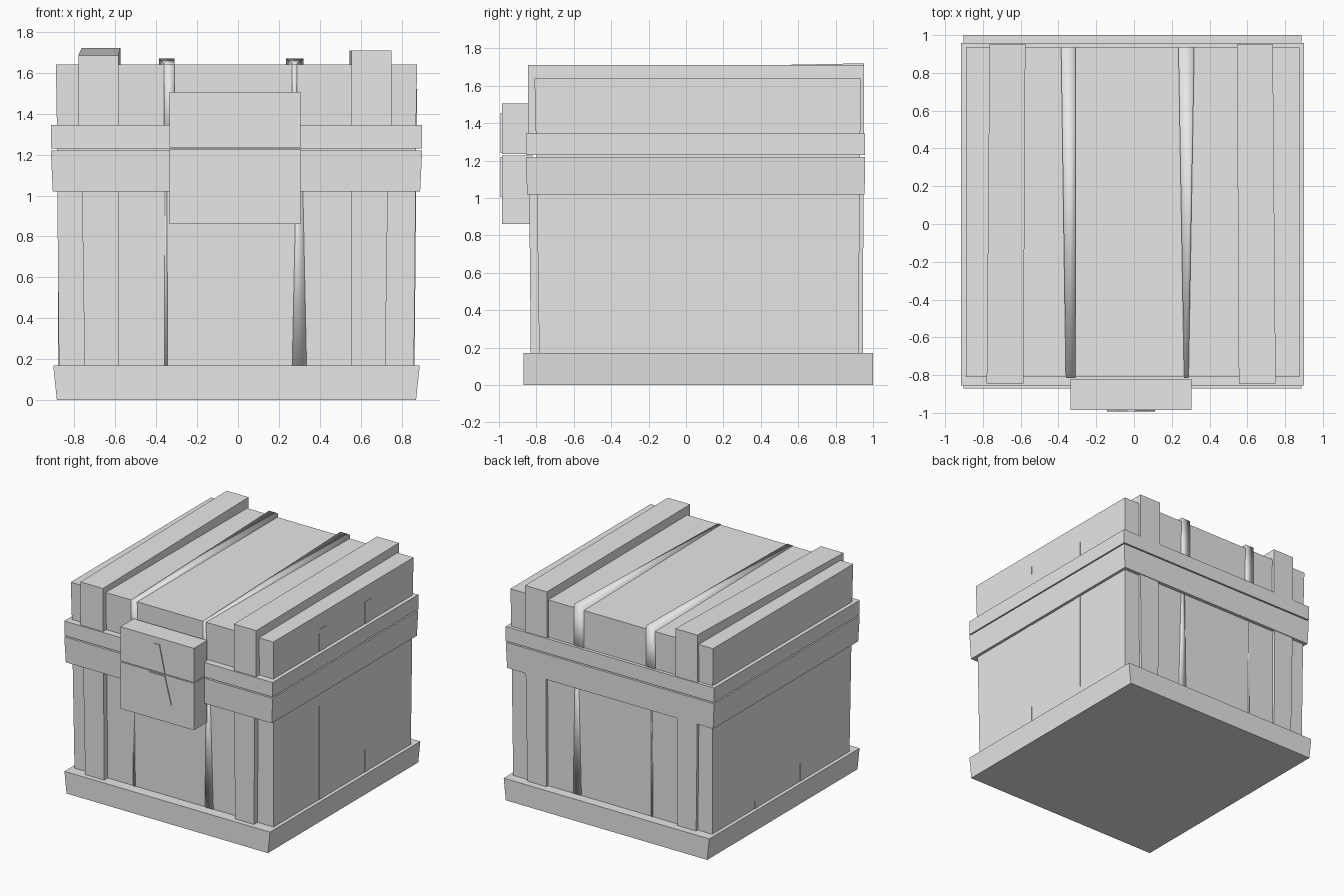
import bpy

cube = bpy.data.objects.get("Cube")
if cube:
    bpy.data.objects.remove(cube, do_unlink=True)

shade = 0.8
grey = bpy.data.materials.new("plain_grey")
grey.use_nodes = True
grey.diffuse_color = (shade, shade, shade, 1)
shader = grey.node_tree.nodes["Principled BSDF"]
shader.inputs["Base Color"].default_value = grey.diffuse_color

# Main levels and wall positions shared by the parts
left_wall, right_wall = 0.86, -0.875
front_wall, back_wall = -0.8, 0.93
middle = -0.015
tray_top, body_top, lid_bottom, lid_top = 0.17, 1.22, 1.23, 1.64
body_band_bottom, lid_band_top = 1.02, 1.345


def span(centre, half):
    return centre - half, centre + half


def wide(margin):
    return right_wall - margin, left_wall + margin


def deep(margin):
    return front_wall - margin, back_wall + margin / 2


def mirrored(side, inner, outer):
    return sorted((middle + side * inner, middle + side * outer))


def block(name, bottom, top, low, high, smooth=False):
    """Upright block; bottom and top each hold an x range and a y range."""
    points = [(x, y, z) for (xs, ys), z in ((bottom, low), (top, high)) for y in ys for x in xs]
    return solid(name, points, smooth)


def beam(name, front, back, ys, low, smooth=False):
    """Lying block; front and back each hold an x range and a top height."""
    points = [
        (x, y, top if upper else low)
        for upper in (False, True)
        for y, (xs, top) in zip(ys, (front, back))
        for x in xs
    ]
    return solid(name, points, smooth)


def solid(name, points, smooth):
    faces = [(0, 2, 3, 1), (4, 5, 7, 6), (0, 1, 5, 4), (2, 6, 7, 3), (0, 4, 6, 2), (1, 3, 7, 5)]
    mesh = bpy.data.meshes.new(name)
    mesh.from_pydata(points, [], faces)
    mesh.materials.append(grey)
    for face in mesh.polygons:
        face.use_smooth = smooth
    part = bpy.data.objects.new(name, mesh)
    bpy.context.collection.objects.link(part)
    return part


# Base tray, lower body, lid and the two rim bands
tray_depth = (-0.87, 1)
block("base_tray", (wide(0.01), tray_depth), (wide(0.028), tray_depth), 0, tray_top)
block("body", (wide(0), deep(-0.015)), (wide(0.01), deep(0)), tray_top, lid_bottom)
block("lid", (wide(0.008), deep(0)), (wide(0.015), deep(0.01)), body_top, lid_top)
rim = (wide(0.04), deep(0.055))
block("body_band", (wide(0.03), deep(0.05)), rim, body_band_bottom, body_top)
block("lid_band", rim, rim, lid_bottom, lid_band_top)

# Thick planks: upright on the body, lying over the lid
for name, side, front_top, back_top in (("right", -1, 1.685, 1.72), ("left", 1, 1.71, 1.71)):
    lower = mirrored(side, 0.57, 0.735)
    upper = mirrored(side, 0.57, 0.75)
    block("body_plank_" + name, (lower, deep(0.03)), (upper, deep(0.04)), tray_top, body_top)
    front = mirrored(side, 0.57, 0.765)
    back = mirrored(side, 0.56, 0.75)
    beam("lid_plank_" + name, (front, front_top), (back, back_top), deep(0.045), lid_bottom)

# Narrow, softly shaded tapering strips between the boards
strip_rise = lid_top + 0.03
for name, centre, foot, neck in (("right", -0.352, 0.008, 0.004), ("left", 0.3, 0.035, 0.013)):
    lower = (span(centre, foot), deep(-0.01))
    upper = (span(centre, neck), deep(0.004))
    block("body_strip_" + name, lower, upper, tray_top, body_top, smooth=True)
for name, near, far, tip, tail in (("right", -0.336, -0.348, 0.025, 0.038), ("left", 0.277, 0.277, 0.012, 0.042)):
    front = (span(near, tip), lid_top + 0.003)
    back = (span(far, tail), strip_rise)
    beam("lid_strip_" + name, front, back, deep(0.015), lid_bottom, smooth=True)

# Thin strips on the two sides
for name, centre in (("front", -0.195), ("back", 0.37)):
    thin, thick = span(centre, 0.025), span(centre, 0.04)
    left_low = (middle, left_wall + 0.003)
    left_high = (middle, left_wall + 0.012)
    left_lid = (middle, left_wall + 0.016)
    right_low = (right_wall - 0.004, middle)
    block("left_strip_" + name, (left_low, thin), (left_high, thick), tray_top, body_top)
    block("right_strip_" + name, (right_low, thin), (right_low, thin), tray_top, body_top / 2)
    block("lid_side_strip_" + name, (left_high, thick), (left_lid, thick), lid_bottom, 1.52)

# Latch in two halves, each with a tapered plate on its face
latch_face, latch_back, plate_face = -0.985, -0.82, -0.992
latch = (span(middle, 0.32), (latch_face, latch_back))
block("latch_lower", latch, latch, 0.86, body_top + 0.008)
block("latch_upper", latch, latch, lid_bottom + 0.005, 1.505)
plate_depth = (plate_face, latch_face)
wide_end, waist, narrow_end = [(span(middle, half), plate_depth) for half in (0.127, 0.071, 0.023)]
block("latch_plate_lower", wide_end, waist, 1.005, body_top)
block("latch_plate_upper", waist, narrow_end, lid_bottom + 0.01, 1.455)
